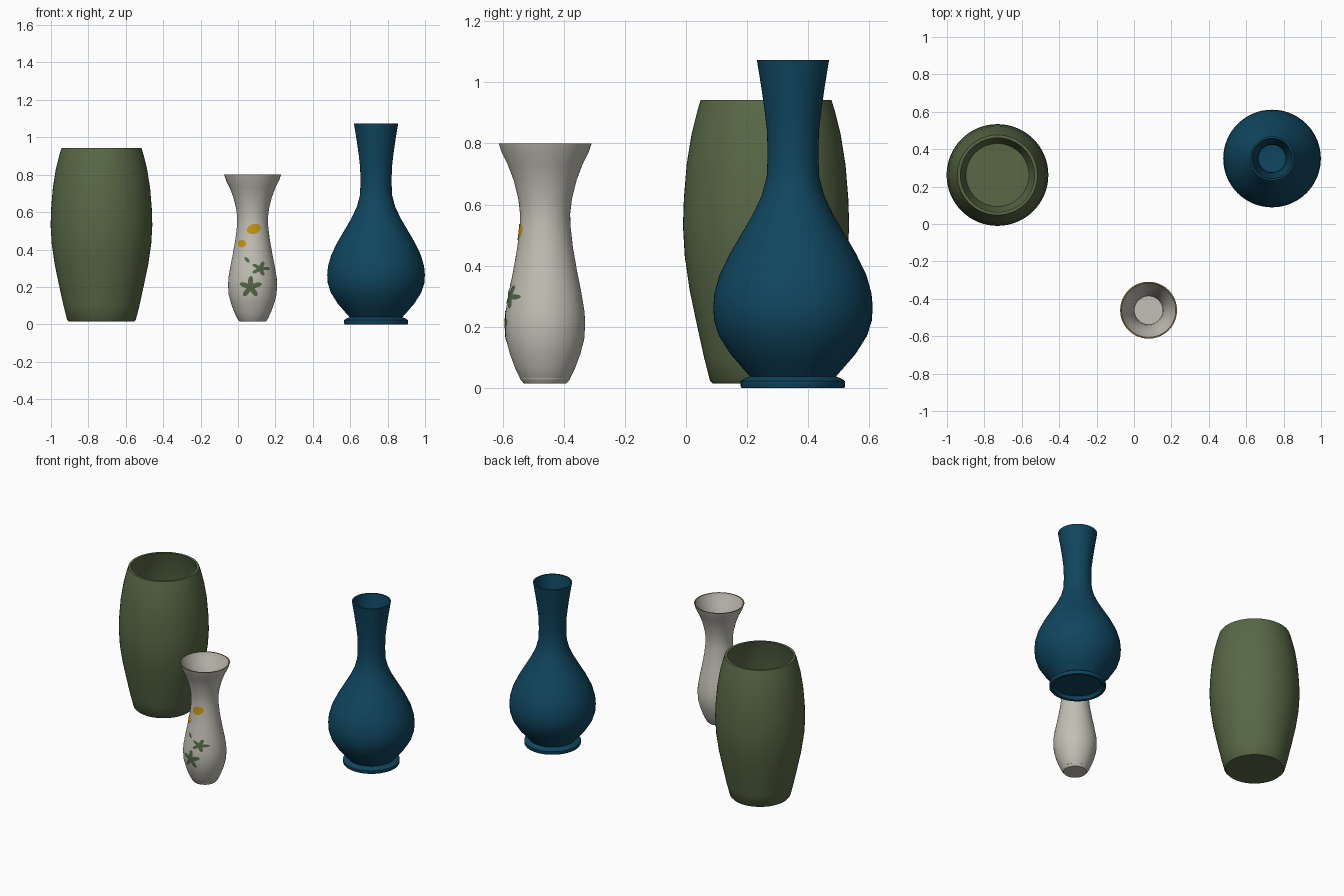
import bpy
import bmesh
from math import cos, sin, pi, radians, sqrt
from mathutils import Vector

cube = bpy.data.objects.get("Cube")
if cube:
    bpy.data.objects.remove(cube)


def material(name, color):
    m = bpy.data.materials.new(name)
    m.use_nodes = True
    m.diffuse_color = (*color, 1)
    bsdf = next(n for n in m.node_tree.nodes if n.type == 'BSDF_PRINCIPLED')
    bsdf.inputs["Base Color"].default_value = (*color, 1)
    return m


GREEN = material("moss green glaze", (0.098, 0.138, 0.061))
BLUE = material("deep blue glaze", (0.005, 0.061, 0.115))
WHITE = material("off white porcelain", (0.54, 0.52, 0.46))
YELLOW = material("yellow petal paint", (0.55, 0.30, 0.006))
LEAF = material("leaf green paint", (0.085, 0.135, 0.06))
GOLD = material("gold rim", (0.25, 0.16, 0.04))


def finish(name, bm, location, mats):
    mesh = bpy.data.meshes.new(name)
    bm.to_mesh(mesh)
    bm.free()
    for m in mats:
        mesh.materials.append(m)
    ob = bpy.data.objects.new(name, mesh)
    ob.location = location
    bpy.context.collection.objects.link(ob)
    bpy.ops.object.select_all(action='DESELECT')
    ob.select_set(True)
    bpy.context.view_layer.objects.active = ob
    bpy.ops.object.shade_smooth_by_angle(angle=radians(35))
    return ob


def lathe(name, outer, wall, floor, location, mats, base=(), rim_z=None):
    """Revolve an outer profile with a hollow inside of the given wall thickness."""
    inner = [(r - wall, z) for r, z in outer if z > floor]
    profile = [*(base or [(0, outer[0][1])]), *outer, *reversed(inner),
               (inner[0][0] * 0.9, floor), (0, floor)]
    bm = bmesh.new()
    verts = [bm.verts.new((r, 0, z)) for r, z in profile]
    edges = [bm.edges.new(pair) for pair in zip(verts, verts[1:])]
    bmesh.ops.spin(bm, geom=verts + edges, cent=(0, 0, 0), axis=(0, 0, 1),
                   angle=2 * pi, steps=64)
    bmesh.ops.remove_doubles(bm, verts=bm.verts, dist=0.0001)
    bmesh.ops.recalc_face_normals(bm, faces=bm.faces)
    if rim_z:
        for f in bm.faces:
            f.material_index = int(f.calc_center_median().z > rim_z)
    return finish(name, bm, location, mats)


# Barrel vase
barrel = [(0.175, 0.015), (0.184, 0.025), (0.203, 0.1), (0.227, 0.21),
          (0.25, 0.32), (0.266, 0.43), (0.272, 0.53), (0.269, 0.62),
          (0.26, 0.73), (0.244, 0.83), (0.224, 0.91), (0.214, 0.942)]
lathe("barrel_vase", barrel, 0.016, 0.04, (-0.73, 0.262, 0), [GREEN])

# Long-necked bottle vase with a hollow foot ring
bottle = [(0.168, 0), (0.171, 0.005), (0.171, 0.022), (0.158, 0.031),
          (0.141, 0.038), (0.165, 0.065), (0.204, 0.11), (0.242, 0.17),
          (0.258, 0.22), (0.261, 0.265), (0.257, 0.31), (0.24, 0.37),
          (0.206, 0.44), (0.165, 0.51), (0.13, 0.57), (0.102, 0.63),
          (0.086, 0.69), (0.083, 0.76), (0.085, 0.84), (0.093, 0.91),
          (0.103, 0.98), (0.118, 1.073)]
lathe("bottle_vase", bottle, 0.01, 0.06, (0.738, 0.35, 0), [BLUE],
      base=[(0, 0.02), (0.14, 0.02), (0.15, 0)])

# Slim flared vase with a gold lip
SLIM_AT = Vector((0.078, -0.461, 0))
slim = [(0.07, 0.015), (0.08, 0.027), (0.098, 0.065), (0.115, 0.11),
        (0.128, 0.16), (0.131, 0.21), (0.129, 0.25), (0.119, 0.31),
        (0.105, 0.38), (0.091, 0.46), (0.083, 0.53), (0.082, 0.57),
        (0.088, 0.62), (0.103, 0.68), (0.122, 0.73), (0.142, 0.77),
        (0.152, 0.8)]
lathe("slim_vase", slim, 0.007, 0.03, SLIM_AT, [WHITE, GOLD], rim_z=0.799)


def slim_radius(z):
    for (r0, z0), (r1, z1) in zip(slim, slim[1:]):
        if z <= z1:
            return r0 + (r1 - r0) * (z - z0) / (z1 - z0)
    return slim[-1][0]


def painted_patch(name, mat, x, z, width, height, lobes=0, depth=0, turn=0):
    """Thin lobed plate wrapped onto the front of the slim vase."""
    bm = bmesh.new()
    steps, rings = 48, 6

    def on_vase(px, pz):
        dx = px - SLIM_AT.x
        r = slim_radius(pz) + 0.002
        return bm.verts.new((dx, -sqrt(max(r * r - dx * dx, 0)), pz))

    loops = []
    for k in range(1, rings + 1):
        loop = []
        for i in range(steps):
            a = 2 * pi * i / steps
            s = k / rings * (1 + depth * cos(lobes * a)) / (1 + depth)
            u, v = s * width * cos(a), s * height * sin(a)
            loop.append(on_vase(x + u * cos(turn) - v * sin(turn),
                                z + u * sin(turn) + v * cos(turn)))
        loops.append(loop)
    centre = on_vase(x, z)
    for i in range(steps):
        j = (i + 1) % steps
        bm.faces.new((centre, loops[0][i], loops[0][j]))
        for a, b in zip(loops, loops[1:]):
            bm.faces.new((a[i], b[i], b[j], a[j]))
    bmesh.ops.recalc_face_normals(bm, faces=bm.faces)
    if sum(f.normal.y for f in bm.faces) > 0:
        bmesh.ops.reverse_faces(bm, faces=bm.faces)
    finish(name, bm, SLIM_AT, [mat])


# Painted flowers and leaves
painted_patch("large_petal", YELLOW, 0.085, 0.51, 0.038, 0.026, turn=0.3)
painted_patch("small_petal", YELLOW, 0.021, 0.432, 0.022, 0.02)
painted_patch("leaf_cluster", LEAF, 0.067, 0.2, 0.062, 0.06, 5, 0.45, 0.3)
painted_patch("side_leaf", LEAF, 0.12, 0.298, 0.052, 0.04, 5, 0.45, 0)
painted_patch("leaf_bud", LEAF, 0.048, 0.345, 0.018, 0.009, turn=-0.8)
